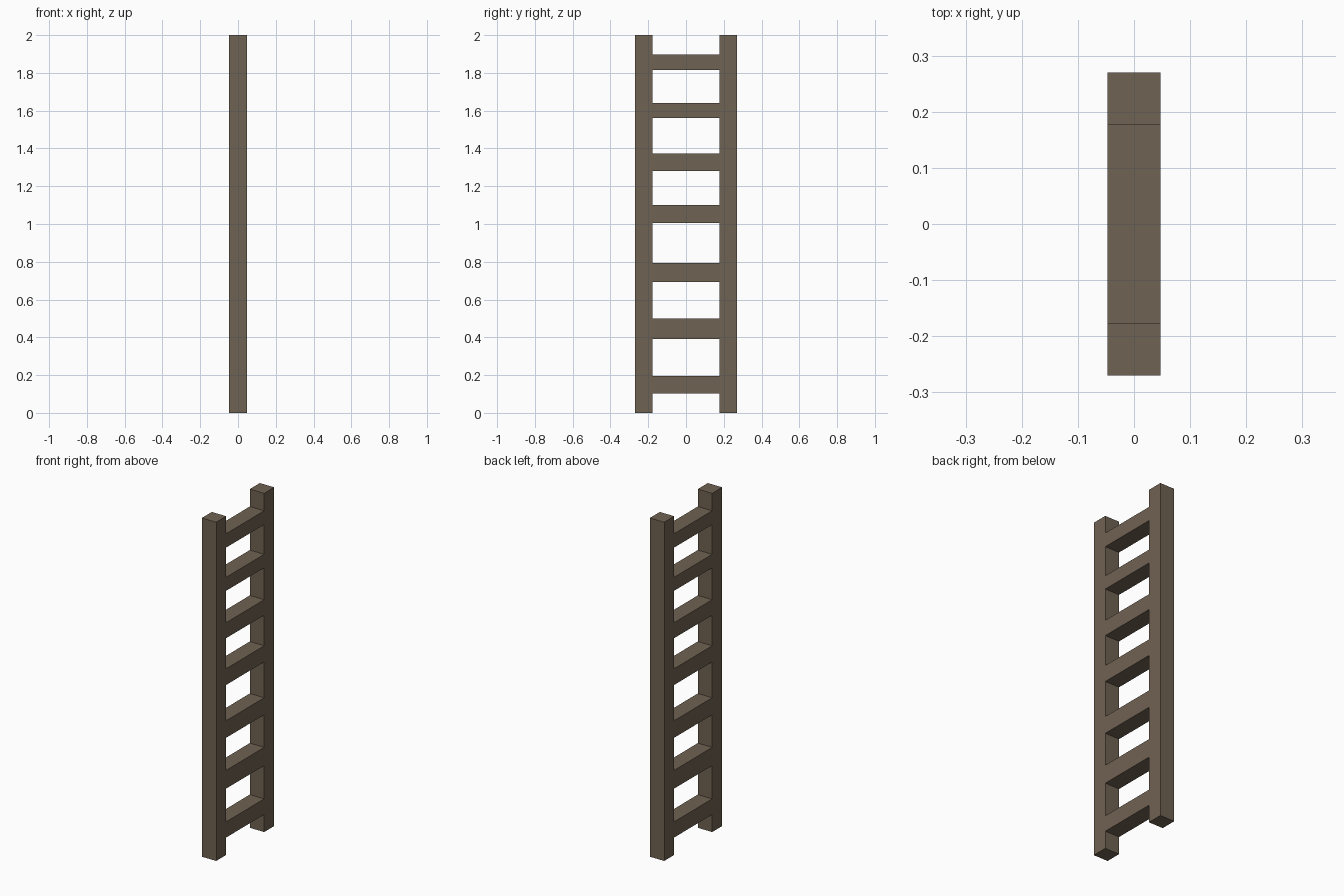
import bpy

if "Cube" in bpy.data.objects:
    bpy.data.objects.remove(bpy.data.objects["Cube"])

wood = bpy.data.materials.new("weathered_wood")
wood.diffuse_color = (0.159, 0.122, 0.084, 1)
wood.use_nodes = True
wood.node_tree.nodes["Principled BSDF"].inputs["Base Color"].default_value = wood.diffuse_color

HALF_DEPTH = 0.047   # half thickness of the ladder in x
OUTER, INNER = 0.27, 0.177


def box(name, lo, hi):
    bpy.ops.mesh.primitive_cube_add(size=1, location=[(a + b) / 2 for a, b in zip(lo, hi)])
    ob = bpy.context.object
    ob.name = name
    ob.scale = [b - a for a, b in zip(lo, hi)]
    bpy.ops.object.transform_apply(location=False, rotation=False, scale=True)
    ob.data.materials.append(wood)
    return ob


# Two upright rails
box("left_rail", (-HALF_DEPTH, -OUTER, 0), (HALF_DEPTH, -INNER, 2))
box("right_rail", (-HALF_DEPTH, INNER, 0), (HALF_DEPTH, OUTER, 2))

# Rungs, flush with the rails, of varying height
rungs = [(0.103, 0.196), (0.392, 0.50), (0.692, 0.793), (1.004, 1.10),
         (1.28, 1.372), (1.56, 1.64), (1.815, 1.897)]
for i, (bottom, top) in enumerate(rungs, 1):
    box(f"rung_{i}", (-HALF_DEPTH, -INNER, bottom), (HALF_DEPTH, INNER, top))
